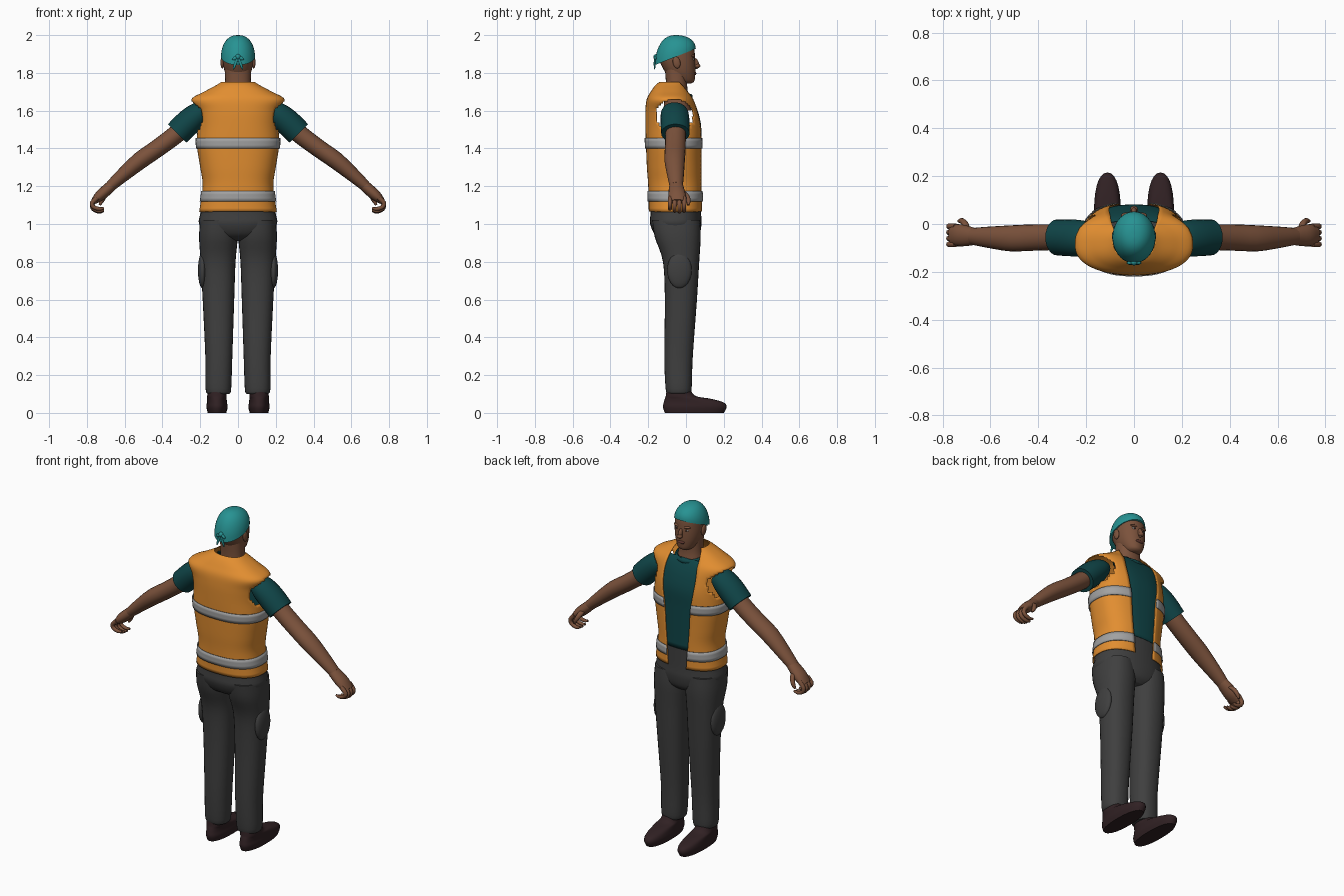
import bpy, bmesh, math
from mathutils import Vector, Matrix

if "Cube" in bpy.data.objects:
    bpy.data.objects.remove(bpy.data.objects["Cube"])


def material(name, r, g, b):
    m = bpy.data.materials.new(name)
    m.use_nodes = True
    m.diffuse_color = (r, g, b, 1)
    m.node_tree.nodes["Principled BSDF"].inputs["Base Color"].default_value = (r, g, b, 1)
    return m


ORANGE = material("vest orange", .76, .27, .03)
GREY = material("reflective grey", .36, .36, .36)
TEAL = material("cap teal", .02, .29, .29)
SHIRT = material("shirt dark teal", .005, .06, .065)
SKIN = material("brown skin", .2, .085, .045)
PANTS = material("trouser charcoal", .05, .05, .05)
SHOE = material("shoe dark brown", .03, .015, .017)
WHITE = material("eye white", .6, .57, .52)
LIP = material("lip brown", .12, .04, .03)


def finish(bm, name, mat, mirror=False, thick=0):
    bmesh.ops.recalc_face_normals(bm, faces=bm.faces)
    me = bpy.data.meshes.new(name)
    bm.to_mesh(me)
    bm.free()
    me.materials.append(mat)
    me.shade_smooth()
    me.set_sharp_from_angle(angle=math.radians(50))
    ob = bpy.data.objects.new(name, me)
    bpy.context.collection.objects.link(ob)
    if thick:
        mod = ob.modifiers.new("thickness", "SOLIDIFY")
        mod.thickness = thick
    if mirror:
        ob.modifiers.new("mirror", "MIRROR")
    return ob


def skin_rings(rings, closed=True, caps=True):
    """Bridge rings of points into a surface."""
    bm = bmesh.new()
    vs = [[bm.verts.new(p) for p in ring] for ring in rings]
    n = len(vs[0])
    for a, b in zip(vs, vs[1:]):
        for i in range(n if closed else n - 1):
            j = (i + 1) % n
            bm.faces.new((a[i], a[j], b[j], b[i]))
    if closed and caps:
        bm.faces.new(vs[0])
        bm.faces.new(vs[-1])
    return bm


def refine(rows, k=4):
    """Smoothly interpolate extra rows between the key rows."""
    out = []
    for i in range(len(rows) - 1):
        p = [rows[max(0, min(len(rows) - 1, i + d))] for d in (-1, 0, 1, 2)]
        for s in range(k):
            t = s / k
            out.append([b + t * ((c - a) / 2 + t * (a - 2.5 * b + 2 * c - d / 2
                        + t * (1.5 * (b - c) + (d - a) / 2)))
                        for a, b, c, d in zip(*p)])
    return out + [list(rows[-1])]


def sp(v, p):
    return math.copysign(abs(v) ** (2 / p), v)


def section(z, x0, x1, yb, yf, angles, p):
    """Horizontal rounded section; angle zero points to the face side (+y)."""
    cx, cy, rx, ry = (x0 + x1) / 2, (yb + yf) / 2, (x1 - x0) / 2, (yf - yb) / 2
    return [(cx + rx * sp(math.sin(a), p), cy + ry * sp(math.cos(a), p), z) for a in angles]


def stack(name, rows, mat, mirror=False, n=28, p=2.3, k=4):
    """Rows are (z, x min, x max, y back, y front)."""
    ang = [2 * math.pi * i / n for i in range(n)]
    bm = skin_rings([section(*r, ang, p) for r in refine(rows, k)])
    return finish(bm, name, mat, mirror)


def tube(name, rows, mat, n=16, k=3):
    """Mirrored limb; rows are (x, y, z, radius, radius along y)."""
    rows = refine(rows, k)
    rings = []
    for i, (x, y, z, r, ry) in enumerate(rows):
        d = Vector(rows[min(i + 1, len(rows) - 1)][:3]) - Vector(rows[max(i - 1, 0)][:3])
        v = Vector((0, 1, 0))
        u = d.cross(v).normalized()
        rings.append([Vector((x, y, z)) + u * r * math.cos(2 * math.pi * j / n)
                      + v * ry * math.sin(2 * math.pi * j / n) for j in range(n)])
    return finish(skin_rings(rings), name, mat, True)


def ball(name, loc, size, mat, mirror=False, tilt=0, axis='X'):
    bm = bmesh.new()
    m = Matrix.Translation(loc) @ Matrix.Rotation(tilt, 4, axis) @ Matrix.Diagonal((*size, 1))
    bmesh.ops.create_uvsphere(bm, u_segments=20, v_segments=12, radius=1, matrix=m)
    return finish(bm, name, mat, mirror)


# Trousers, pockets and shoes
stack("trouser_leg", [(.10, .045, .16, -.098, .022), (.13, .036, .172, -.108, .03),
                      (.3, .03, .173, -.115, .036), (.6, .02, .187, -.112, .058),
                      (.8, .013, .198, -.122, .07), (.93, .002, .206, -.165, .078),
                      (1.02, .01, .2, -.18, .075)], PANTS, True)
stack("trouser_hips", [(.91, -.08, .08, -.1, .04), (.94, -.16, .16, -.16, .07),
                       (1.0, -.206, .206, -.19, .082), (1.06, -.199, .199, -.188, .08),
                       (1.2, -.175, .175, -.185, .078)], PANTS)
ball("cargo_pocket", (.188, -.035, .755), (.024, .065, .095), PANTS, True)
stack("shoe", [(0, .062, .16, -.112, .2), (.03, .055, .167, -.122, .215),
               (.055, .058, .165, -.118, .2), (.075, .06, .164, -.112, .13),
               (.09, .06, .163, -.107, .05), (.13, .06, .16, -.102, .02)], SHOE, True)

# Vest: rows are (z, half width, y back, y front, half width of front opening)
VEST = refine([(1.065, .206, -.197, .088, .06), (1.2, .187, -.2, .088, .07),
               (1.3, .2, -.207, .088, .078), (1.42, .218, -.212, .088, .085),
               (1.52, .215, -.215, .088, .1), (1.6, .224, -.215, .07, .105),
               (1.66, .247, -.208, .045, .1), (1.7, .18, -.187, .02, .095),
               (1.735, .115, -.162, 0, .085), (1.752, .088, -.14, -.01, .075)], 5)
P = 2.4


def opening(hw, gap):
    return math.asin(min(1, gap / hw) ** (P / 2))


def wrap(row, n=60, grow=0):
    z, hw, yb, yf, gap = row
    t = opening(hw, gap)
    ang = [t + (2 * math.pi - 2 * t) * i / n for i in range(n + 1)]
    return section(z, -hw - grow, hw + grow, yb - grow, yf + grow, ang, P)


def row_at(z):
    for a, b in zip(VEST, VEST[1:]):
        if a[0] <= z <= b[0]:
            t = (z - a[0]) / (b[0] - a[0])
            return [u + t * (v - u) for u, v in zip(a, b)]


bm = skin_rings([wrap(r) for r in VEST], closed=False)
holes = []
for f in bm.faces:
    c = f.calc_center_median()
    if abs(c.x) > .13 and ((c.y + .06) / .1) ** 2 + ((c.z - 1.575) / .085) ** 2 < 1:
        holes.append(f)
bmesh.ops.delete(bm, geom=holes, context='FACES')
finish(bm, "safety_vest", ORANGE, thick=.004)

for name, z in (("waist_stripe", 1.12), ("chest_stripe", 1.4)):
    bm = skin_rings([wrap(row_at(z + d), grow=.006) for d in (0, .018, .036, .055)], closed=False)
    finish(bm, name, GREY, thick=.004)

# Shirt front, collar and sleeves
rings = []
for z, hw, yb, yf, gap in [r for r in VEST if 1.17 < r[0] < 1.7]:
    t = min(opening(hw, gap) + .25, 1.2)
    ang = [-t + 2 * t * i / 16 for i in range(17)]
    rings.append(section(z, -hw + .006, hw - .006, yb, yf - .008, ang, P))
finish(skin_rings(rings, closed=False), "shirt_front", SHIRT, thick=.004)
collar = []
for i in range(32):
    a = 2 * math.pi * i / 32
    x, y = math.sin(a), math.cos(a)
    collar.append([(x * (.08 + .011 * math.cos(b)), -.045 + y * (.07 + .011 * math.cos(b)),
                    1.69 - .015 * y + .014 * math.sin(b))
                   for b in [math.pi * j / 4 for j in range(8)]])
finish(skin_rings(collar + collar[:1], caps=False), "shirt_collar", SHIRT)
tube("shirt_sleeve", [(.17, -.06, 1.6, .045, .06), (.205, -.06, 1.585, .062, .073),
                      (.26, -.058, 1.54, .07, .077), (.322, -.056, 1.48, .069, .075)], SHIRT, 24)

# Arms and hands
tube("arm", [(.27, -.055, 1.53, .05, .055), (.33, -.055, 1.473, .049, .054),
             (.43, -.057, 1.398, .047, .055), (.52, -.06, 1.335, .046, .054),
             (.62, -.055, 1.25, .036, .043), (.675, -.052, 1.2, .029, .035)], SKIN, 20)
tube("palm", [(.66, -.052, 1.213, .028, .034), (.69, -.05, 1.185, .03, .041),
              (.73, -.047, 1.15, .029, .046), (.765, -.045, 1.118, .016, .04)], SKIN)
for i, name in enumerate(("index", "middle", "ring", "little")):
    y, s = -.01 - .025 * i, (.95, 1, .95, .8)[i]
    tube(name + "_finger", [(.745, y, 1.14, .013, .012), (.772, y, 1.14 - .035 * s, .012, .012),
                            (.765, y, 1.14 - .062 * s, .011, .011),
                            (.735, y, 1.14 - .075 * s, .010, .010),
                            (.71, y, 1.14 - .07 * s, .006, .006)], SKIN, 10)
tube("thumb", [(.695, -.03, 1.18, .016, .016), (.705, .0, 1.155, .014, .014),
               (.72, .013, 1.125, .012, .012), (.733, .012, 1.1, .006, .006)], SKIN, 10)

# Neck and head
stack("neck", [(1.6, -.085, .085, -.12, .03), (1.68, -.075, .075, -.112, .014),
               (1.74, -.068, .068, -.106, .006), (1.86, -.07, .07, -.115, .01)], SKIN)
stack("head", [(1.745, -.025, .025, -.03, .03), (1.757, -.045, .045, -.06, .044),
               (1.79, -.064, .064, -.1, .049), (1.83, -.076, .076, -.125, .05),
               (1.88, -.082, .082, -.145, .048), (1.93, -.08, .08, -.145, .042),
               (1.96, -.06, .06, -.12, .02)], SKIN, p=2.15)
ball("nose", (0, .05, 1.85), (.012, .018, .03), SKIN, tilt=.3)
ball("nose_tip", (0, .06, 1.837), (.016, .016, .012), SKIN)
ball("brow", (.03, .036, 1.889), (.024, .012, .008), SKIN, True)
ball("eye", (.031, .038, 1.872), (.013, .006, .006), WHITE, True)
ball("pupil", (.031, .0425, 1.872), (.005, .003, .005), SHOE, True)
ball("lips", (0, .046, 1.797), (.024, .009, .009), LIP)
ball("ear", (.083, -.05, 1.855), (.01, .02, .032), SKIN, True, .2)

# Cloth cap with a tilted rim and a knot at the back
dome = []
for i in range(11):
    e = math.radians(89 * i / 10)
    ring = []
    for j in range(36):
        a = 2 * math.pi * j / 36
        x, y = .09 * math.sin(a), .108 * math.cos(a)
        w, lift = math.cos(e) ** .85, math.sin(e)
        ring.append((x * w, -.056 + y * w, (1.885 + .4 * y) * (1 - lift) + 2 * lift))
    dome.append(ring)
finish(skin_rings(dome), "cap", TEAL)
ball("cap_knot", (0, -.16, 1.885), (.014, .013, .014), TEAL)
ball("cap_bow", (.016, -.163, 1.878), (.016, .007, .009), TEAL, True, .5, 'Y')
ball("cap_tail", (.014, -.166, 1.848), (.007, .005, .032), TEAL, True, -.35, 'Y')
